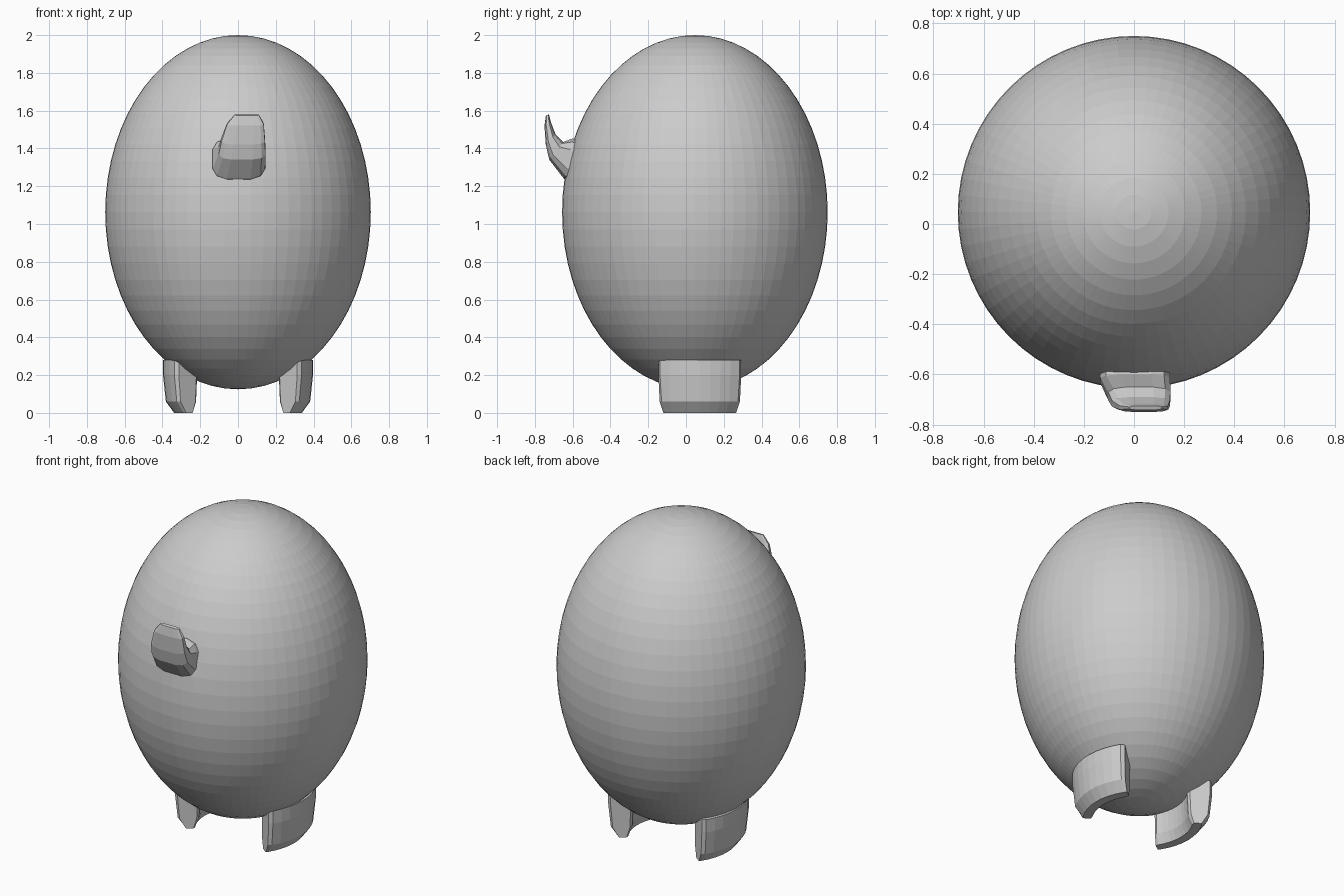
import bpy, bmesh, math

if "Cube" in bpy.data.objects:
    bpy.data.objects.remove(bpy.data.objects["Cube"])

CY = 0.047  # depth of the body's vertical axis


def loft(name, rings):
    """Skin a chain of equal-length closed rings and cap both ends."""
    bm = bmesh.new()
    vs = [[bm.verts.new(p) for p in r] for r in rings]
    n = len(vs[0])
    for a, b in zip(vs, vs[1:]):
        for i in range(n):
            bm.faces.new((a[i], a[(i + 1) % n], b[(i + 1) % n], b[i]))
    bm.faces.new(vs[0])
    bm.faces.new(vs[-1])
    bmesh.ops.recalc_face_normals(bm, faces=bm.faces)
    me = bpy.data.meshes.new(name)
    bm.to_mesh(me)
    bm.free()
    ob = bpy.data.objects.new(name, me)
    bpy.context.collection.objects.link(ob)
    return ob


# Egg-shaped body
bpy.ops.mesh.primitive_uv_sphere_add(segments=64, ring_count=32, radius=1,
                                     location=(0, CY, 1.0625))
body = bpy.context.object
body.name = "body"
body.scale = (0.703, 0.703, 0.9375)

# Curved feet: a radial profile swept around the body axis, slimmer at the ends
profile = [(0.397, 0.28), (0.397, 0.20), (0.382, 0.06), (0.338, 0.0),
           (0.285, 0.0), (0.262, 0.06), (0.255, 0.20), (0.255, 0.28)]
sweep = [(-35, 0.8), (-32, 1)] + [(a, 1) for a in range(-24, 25, 8)] + [(32, 1), (35, 0.8)]
for name, side in (("right_foot", 1), ("left_foot", -1)):
    rings = []
    for deg, k in sweep:
        a = math.radians(deg)
        ring = []
        for r, z in profile:
            r = 0.325 + (r - 0.325) * k
            ring.append((side * r * math.cos(a), 0.073 + r * math.sin(a), z))
        rings.append(ring)
    loft(name, rings)

# Upturned snout: (outer y, outer z, inner y, inner z, x min, x max)
sections = [(-0.54, 1.22, -0.50, 1.43, -0.14, 0.15),
            (-0.645, 1.235, -0.60, 1.455, -0.138, 0.147),
            (-0.725, 1.34, -0.65, 1.435, -0.105, 0.148),
            (-0.743, 1.42, -0.69, 1.475, -0.09, 0.145),
            (-0.75, 1.52, -0.715, 1.54, -0.06, 0.138),
            (-0.742, 1.575, -0.725, 1.58, -0.02, 0.112)]
rings = []
for oy, oz, iy, iz, x0, x1 in sections:
    ring = []
    for i in range(12):
        a = math.tau * (i + 0.5) / 12
        c, s = (math.copysign(abs(f(a)) ** 0.6, f(a)) for f in (math.cos, math.sin))
        t = (1 + s) / 2
        ring.append(((x0 + x1) / 2 + c * (x1 - x0) / 2,
                     oy + (iy - oy) * t, oz + (iz - oz) * t))
    rings.append(ring)
loft("snout", rings)
